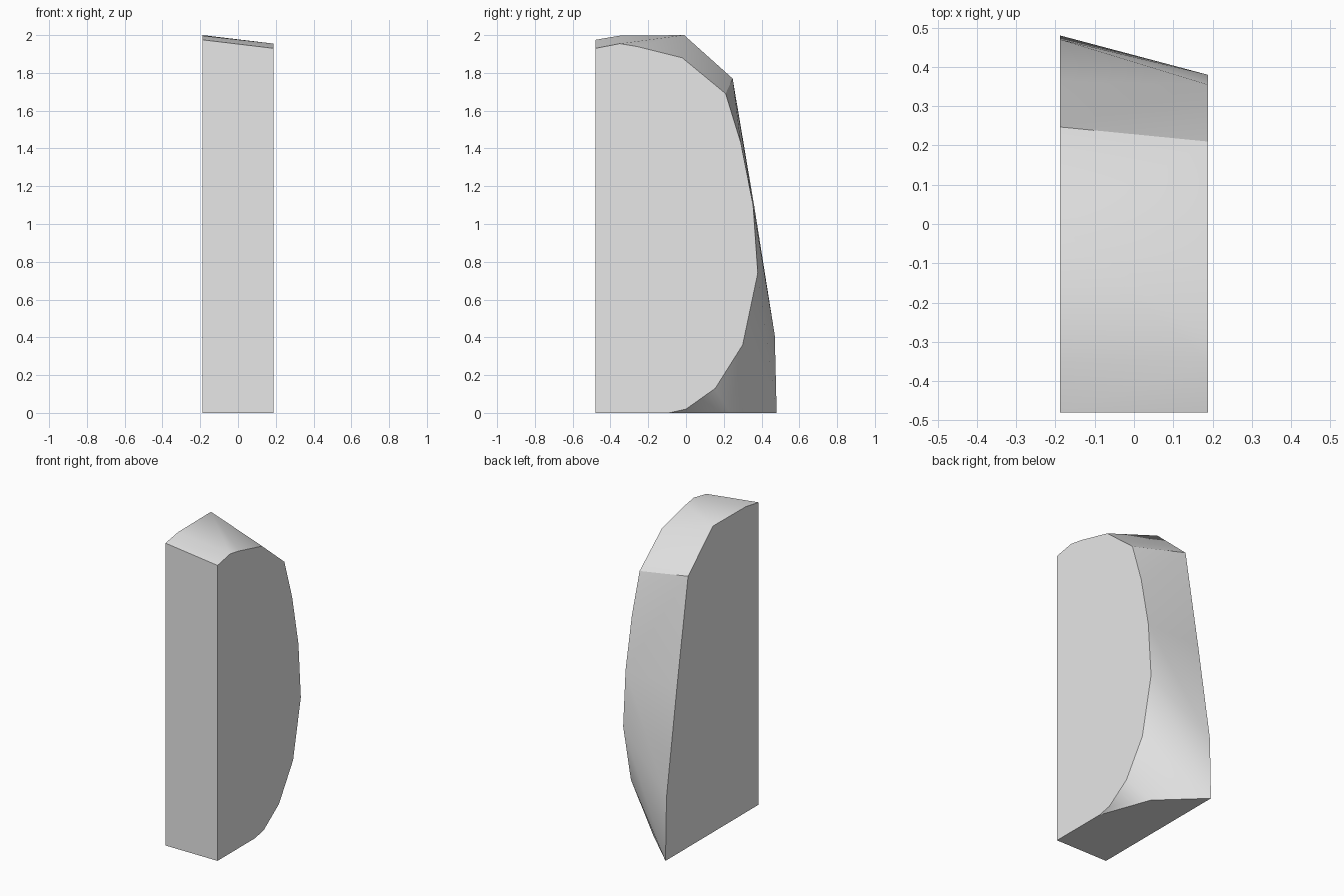
import bpy
import bmesh
import math

cube = bpy.data.objects.get("Cube")
if cube:
    bpy.data.objects.remove(cube, do_unlink=True)

HALF_WIDTH = 0.188

# Side profiles as (y, z): the rounded left side and the fuller right side
left_profile = [
    (-0.48, 0), (-0.48, 1.93), (-0.35, 1.955), (-0.26, 1.94), (-0.02, 1.88),
    (0.21, 1.69), (0.29, 1.43), (0.355, 1.10), (0.38, 0.74), (0.30, 0.36),
    (0.155, 0.13), (0, 0.02), (-0.09, 0),
]
right_profile = [
    (-0.48, 0), (-0.48, 1.975), (-0.35, 1.997), (-0.01, 2.0),
    (0.247, 1.77), (0.362, 1.09), (0.47, 0.41), (0.48, 0),
]

# Stone grey
grey = bpy.data.materials.new("light_grey")
grey.use_nodes = True
colour = (0.8, 0.8, 0.8, 1)
grey.diffuse_color = colour
grey.node_tree.nodes["Principled BSDF"].inputs["Base Color"].default_value = colour

# Chipped block: skin stretched between the two profiles
bm = bmesh.new()
for x, profile in ((HALF_WIDTH, left_profile), (-HALF_WIDTH, right_profile)):
    for y, z in profile:
        bm.verts.new((x, y, z))
bm.verts.new((0.07, 0.235, 0))  # bulge of the worn bottom edge
bmesh.ops.convex_hull(bm, input=bm.verts[:])
loose = [v for v in bm.verts if not v.link_faces]
bmesh.ops.delete(bm, geom=loose, context='VERTS')

# Merge the triangles of the flat sides, front and base
bmesh.ops.dissolve_limit(bm, angle_limit=math.radians(0.5),
                         verts=bm.verts[:], edges=bm.edges[:])
bmesh.ops.recalc_face_normals(bm, faces=bm.faces[:])

mesh = bpy.data.meshes.new("stone_block")
bm.to_mesh(mesh)
bm.free()
mesh.materials.append(grey)
block = bpy.data.objects.new("stone_block", mesh)
bpy.context.collection.objects.link(block)

# Soft shading on the worn back, sharp edges elsewhere
bpy.context.view_layer.objects.active = block
block.select_set(True)
bpy.ops.object.shade_smooth_by_angle(angle=math.radians(30))
